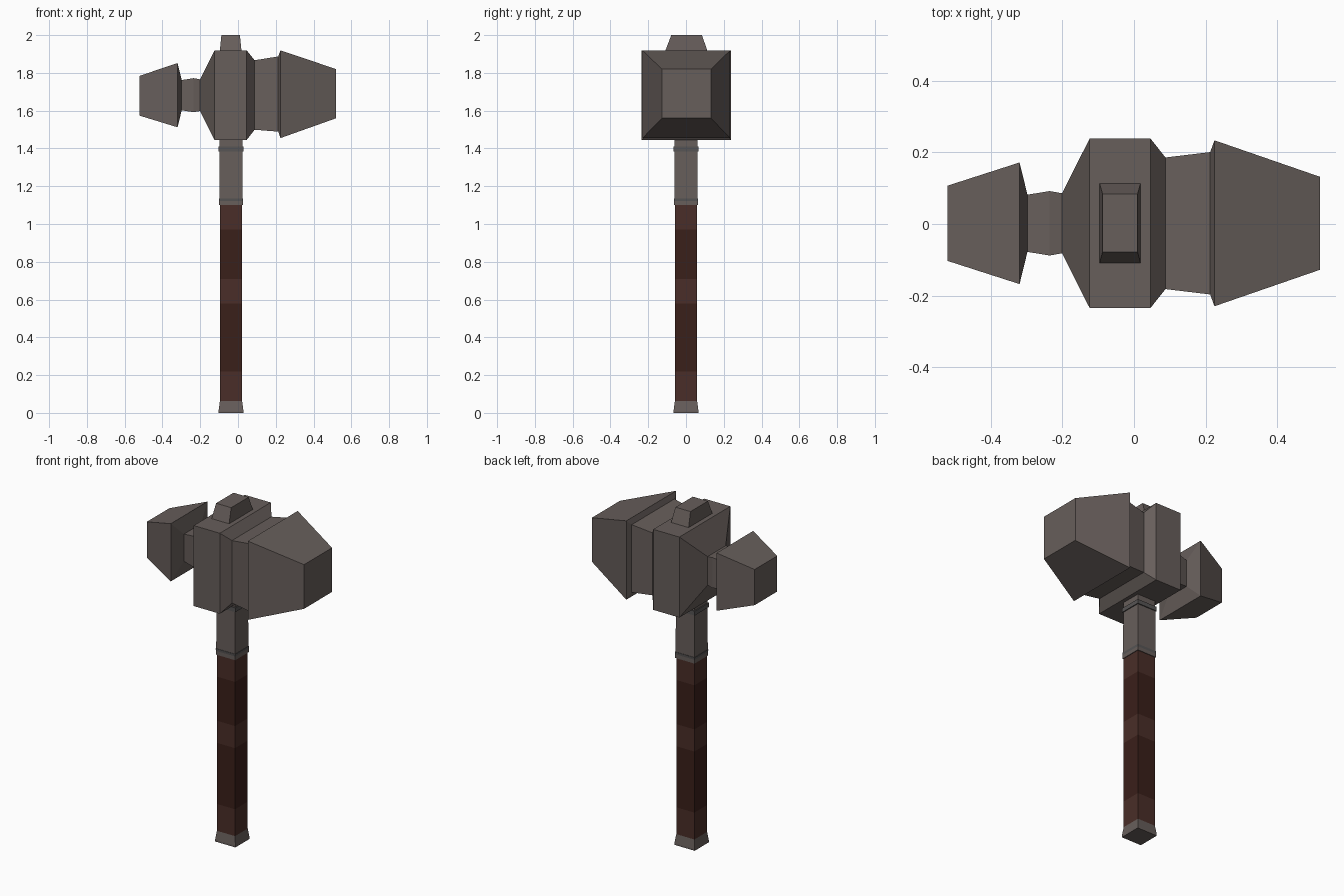
import bpy, bmesh

if "Cube" in bpy.data.objects:
    bpy.data.objects.remove(bpy.data.objects["Cube"])


def material(name, r, g, b):
    m = bpy.data.materials.new(name)
    m.diffuse_color = (r, g, b, 1)
    m.use_nodes = True
    m.node_tree.nodes["Principled BSDF"].inputs["Base Color"].default_value = m.diffuse_color
    return m


STEEL = material("warm_steel", 0.135, 0.112, 0.104)
RING = material("dark_steel", 0.095, 0.09, 0.09)
LEATHER = material("leather", 0.068, 0.027, 0.021)
WRAP = material("dark_leather", 0.042, 0.014, 0.010)


def loft(name, axis, sections, mats):
    """Rectangular loft: sections are (position, centre_a, centre_b, half_a, half_b).
    One material per segment, the last one repeating."""
    bm = bmesh.new()
    loops = []
    for p, ca, cb, ha, hb in sections:
        loop = []
        for sa, sb in ((-1, -1), (1, -1), (1, 1), (-1, 1)):
            a, b = ca + sa * ha, cb + sb * hb
            loop.append(bm.verts.new((p, a, b) if axis == "x" else (a, b, p)))
        loops.append(loop)
    slots = list(dict.fromkeys(mats))
    bm.faces.new(loops[0][::-1]).material_index = slots.index(mats[0])
    for i, (lo, hi) in enumerate(zip(loops, loops[1:])):
        for k in range(4):
            n = (k + 1) % 4
            f = bm.faces.new((lo[k], lo[n], hi[n], hi[k]))
            f.material_index = slots.index(mats[min(i, len(mats) - 1)])
    bm.faces.new(loops[-1]).material_index = slots.index(mats[-1])
    bmesh.ops.recalc_face_normals(bm, faces=bm.faces)
    mesh = bpy.data.meshes.new(name)
    bm.to_mesh(mesh)
    bm.free()
    for m in slots:
        mesh.materials.append(m)
    ob = bpy.data.objects.new(name, mesh)
    bpy.context.collection.objects.link(ob)
    return ob


CX = -0.037  # shaft centre line


def column(name, steps, mats):
    return loft(name, "z", [(z, CX, 0, h, h) for z, h in steps], mats)


# Shaft: pommel, wrapped grip, steel neck and its two rings
column("pommel", [(0, 0.066), (0.01, 0.066), (0.062, 0.059)], [STEEL])
column("grip", [(0.06, 0.059), (0.22, 0.059), (0.58, 0.059), (0.71, 0.059),
                (0.97, 0.059), (1.10, 0.059)],
       [LEATHER, WRAP, LEATHER, WRAP, LEATHER])
column("neck", [(1.10, 0.062), (1.46, 0.060)], [STEEL])
column("lower_ring", [(1.10, 0.063), (1.122, 0.063), (1.136, 0.064)], [STEEL, RING])
column("upper_ring", [(1.385, 0.066), (1.41, 0.066)], [RING])

# Head: one square profile swept from the small face to the large face
profile = [(-0.522, 0.105, 1.679), (-0.32, 0.170, 1.682), (-0.298, 0.080, 1.682),
           (-0.236, 0.090, 1.682), (-0.201, 0.084, 1.682), (-0.124, 0.237, 1.682),
           (0.046, 0.237, 1.682), (0.088, 0.184, 1.683), (0.213, 0.199, 1.688),
           (0.225, 0.232, 1.687), (0.52, 0.130, 1.690)]
loft("hammer_head", "x", [(x, 0.002, cz, h, h) for x, h, cz in profile], [STEEL])

# Tapered cap on top of the head
loft("top_cap", "z", [(1.91, -0.039, 0.002, 0.058, 0.114),
                      (2.0, -0.039, 0.003, 0.049, 0.081)], [STEEL])
